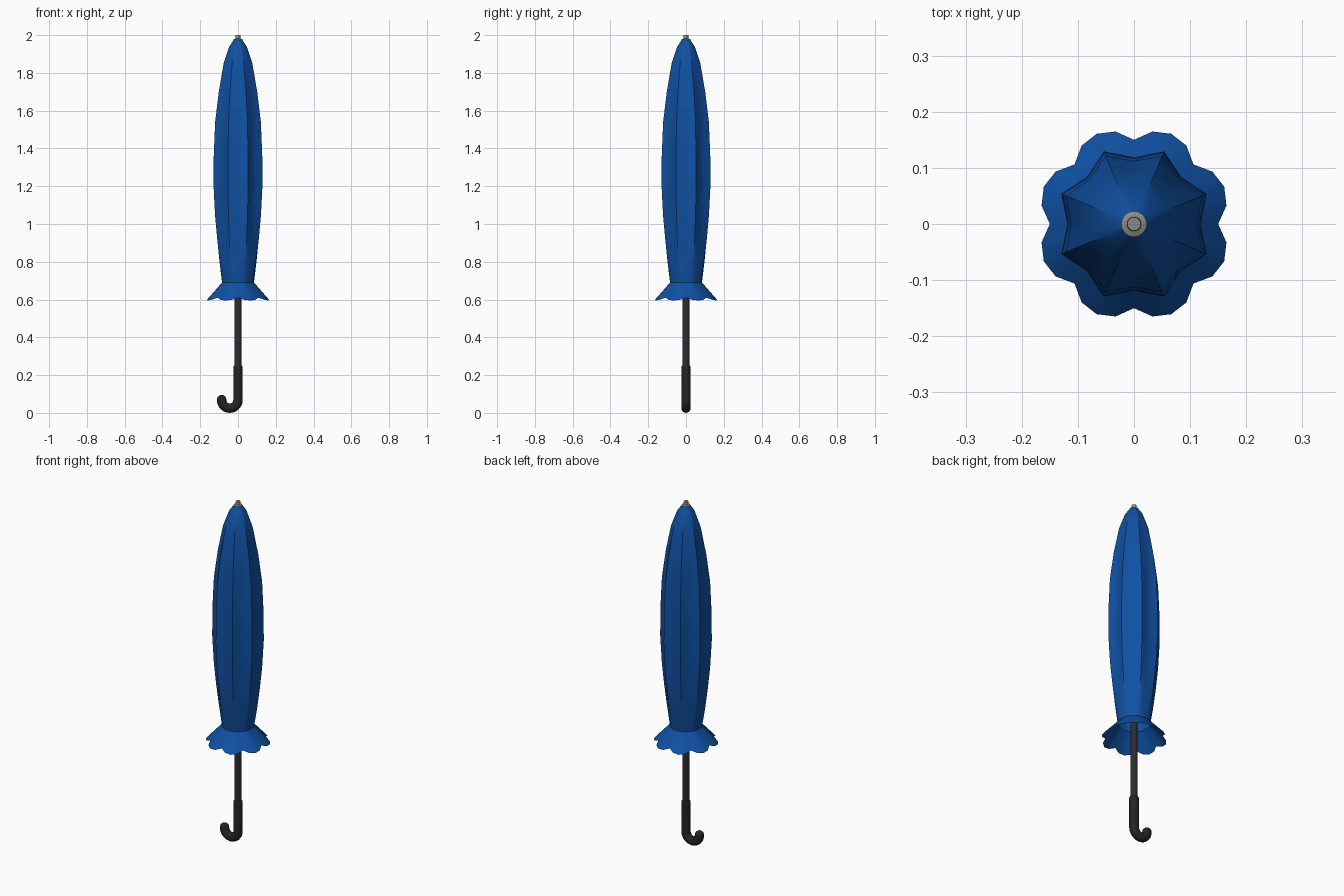
import bpy
import bmesh
from math import sin, cos, pi, radians
from mathutils import Vector

cube = bpy.data.objects.get("Cube")
if cube:
    bpy.data.objects.remove(cube)


def material(name, r, g, b):
    m = bpy.data.materials.new(name)
    m.use_nodes = True
    m.diffuse_color = (r, g, b, 1)
    m.node_tree.nodes["Principled BSDF"].inputs["Base Color"].default_value = (r, g, b, 1)
    return m


blue = material("blue fabric", 0.005, 0.082, 0.37)
dark = material("dark shaft", 0.028, 0.027, 0.027)
black = material("black handle", 0.018, 0.018, 0.018)
grey = material("grey metal", 0.27, 0.26, 0.25)


def build(name, rings, mat, cap_start=True, cap_end=True):
    """Bridge rings of equal point count into one smooth-shaded part."""
    bm = bmesh.new()
    loops = [[bm.verts.new(p) for p in ring] for ring in rings]
    n = len(loops[0])
    for a, b in zip(loops, loops[1:]):
        for i in range(n):
            j = (i + 1) % n
            bm.faces.new((a[i], a[j], b[j], b[i]))
    if cap_start:
        bm.faces.new(loops[0][::-1])
    if cap_end:
        bm.faces.new(loops[-1])
    bmesh.ops.recalc_face_normals(bm, faces=bm.faces)
    mesh = bpy.data.meshes.new(name)
    bm.to_mesh(mesh)
    bm.free()
    mesh.materials.append(mat)
    ob = bpy.data.objects.new(name, mesh)
    bpy.context.collection.objects.link(ob)
    bpy.ops.object.select_all(action="DESELECT")
    ob.select_set(True)
    bpy.context.view_layer.objects.active = ob
    bpy.ops.object.shade_smooth_by_angle(angle=radians(30))
    return ob


def circle(r, z, n=16):
    return [(r * cos(2 * pi * i / n), r * sin(2 * pi * i / n), z) for i in range(n)]


# Eight-lobed ring: valleys at every 45 degrees, ridges between them
LOBES, STEPS = 8, 4


def lobed(ridge, valley, z_ridge, z_valley, mid):
    ring = []
    for i in range(LOBES * STEPS):
        a = 2 * pi * i / (LOBES * STEPS)
        t = (0, mid, 1, mid)[i % STEPS]
        r = valley + (ridge - valley) * t
        ring.append((r * cos(a), r * sin(a), z_valley + (z_ridge - z_valley) * t))
    return ring


# Folded canopy with its flared hem
profile = [(0.69, 0.087), (0.80, 0.104), (0.92, 0.119), (1.04, 0.131),
           (1.20, 0.140), (1.36, 0.139), (1.54, 0.131), (1.70, 0.110),
           (1.85, 0.081), (1.94, 0.048), (1.975, 0.023)]
rings = [lobed(0.174, 0.150, 0.595, 0.61, 0.75)]
for z, r in profile:
    fold = 0.03 + 0.13 * sin(pi * (z - 0.69) / 1.285)
    rings.append(lobed(r, r * (1 - fold), z, z, 0.35))
build("canopy", rings, blue, cap_start=False, cap_end=False)

# Shaft running up inside the canopy
build("shaft", [circle(0.018, 0.22), circle(0.018, 1.96)], dark)

# Metal cap and ferrule
build("ferrule", [circle(r, z) for r, z in
                  [(0.023, 1.962), (0.023, 1.978), (0.013, 1.982), (0.012, 2.0)]], grey)

# Hooked handle: straight grip, half-circle bend, rounded end
R, TUBE, BEND_Z = 0.0435, 0.025, 0.0685
path = [(0, 0.25, 0, 0.021), (0, 0.244, 0, TUBE)]
path += [(R * (cos(a) - 1), BEND_Z - R * sin(a), a, TUBE)
         for a in (pi * i / 12 for i in range(13))]
path += [(-2 * R, BEND_Z + 0.003 + 0.024 * sin(a), pi, TUBE * cos(a))
         for a in (0, pi / 6, pi / 3, pi * 0.46)]
handle = []
for x, z, turn, r in path:
    side = Vector((cos(turn), 0, -sin(turn)))
    handle.append([Vector((x, 0, z)) + r * (cos(t) * side + sin(t) * Vector((0, 1, 0)))
                   for t in (2 * pi * i / 16 for i in range(16))])
build("handle", handle, black)
